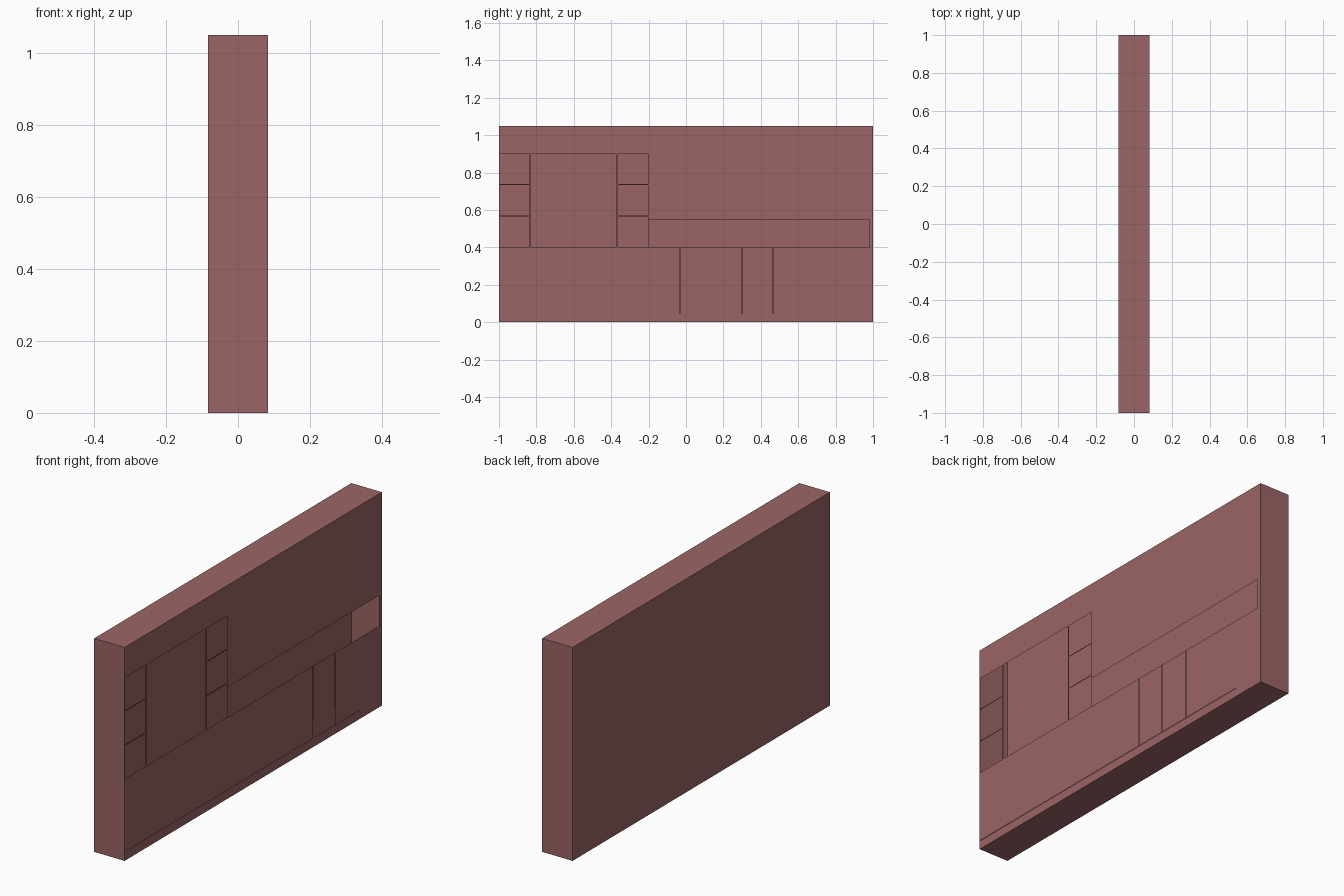
import bpy, bmesh

if "Cube" in bpy.data.objects:
    bpy.data.objects.remove(bpy.data.objects["Cube"])

X, Y, H = 0.083, 1.0, 1.05
mat = bpy.data.materials.new("dusty_red")
mat.diffuse_color = (0.33, 0.13, 0.13, 1)
mat.use_nodes = True
mat.node_tree.nodes["Principled BSDF"].inputs["Base Color"].default_value = mat.diffuse_color


def finish(name, bm):
    mesh = bpy.data.meshes.new(name)
    bm.to_mesh(mesh)
    bm.free()
    mesh.materials.append(mat)
    obj = bpy.data.objects.new(name, mesh)
    bpy.context.collection.objects.link(obj)
    return obj


# Hollow thin-walled casing, open on the +x side
bm = bmesh.new()
bmesh.ops.create_cube(bm, size=1)
for v in bm.verts:
    v.co.x *= 2 * X
    v.co.y *= 2 * Y
    v.co.z = (v.co.z + 0.5) * H
bm.normal_update()
bmesh.ops.delete(bm, geom=[f for f in bm.faces if f.normal.x > 0.9],
                 context='FACES_ONLY')
finish("casing", bm)

# Openings in the front sheet, as (y0, y1, z0, z1)
rows = [(0.403, 0.566), (0.571, 0.734), (0.739, 0.9)]
openings = [(y0, y1, *r) for y0, y1 in ((-0.997, -0.836), (-0.364, -0.204))
            for r in rows]
openings.append((-0.83, -0.372, 0.403, 0.9))      # large central bay
openings.append((-0.2, 0.98, 0.4, 0.55))          # long worktop bay

# Hairline gaps: between the lower doors and above the plinth
g = 0.001
for i in range(5):
    y = -0.033 + i / 6
    openings.append((y - g, y + g, 0.046, 0.395))
openings.append((-0.997, 0.83, 0.043, 0.045))

# Front sheet: grid of cells, skipping those inside an opening
ys = sorted({-Y, Y} | {v for o in openings for v in o[:2]})
zs = sorted({0, H} | {v for o in openings for v in o[2:]})
bm = bmesh.new()
grid = [[bm.verts.new((X, y, z)) for z in zs] for y in ys]
for i in range(len(ys) - 1):
    for j in range(len(zs) - 1):
        cy, cz = (ys[i] + ys[i + 1]) / 2, (zs[j] + zs[j + 1]) / 2
        if not any(a < cy < b and c < cz < d for a, b, c, d in openings):
            bm.faces.new((grid[i][j], grid[i + 1][j],
                          grid[i + 1][j + 1], grid[i][j + 1]))
bmesh.ops.delete(bm, geom=[v for v in bm.verts if not v.link_faces],
                 context='VERTS')
finish("front_sheet", bm)
